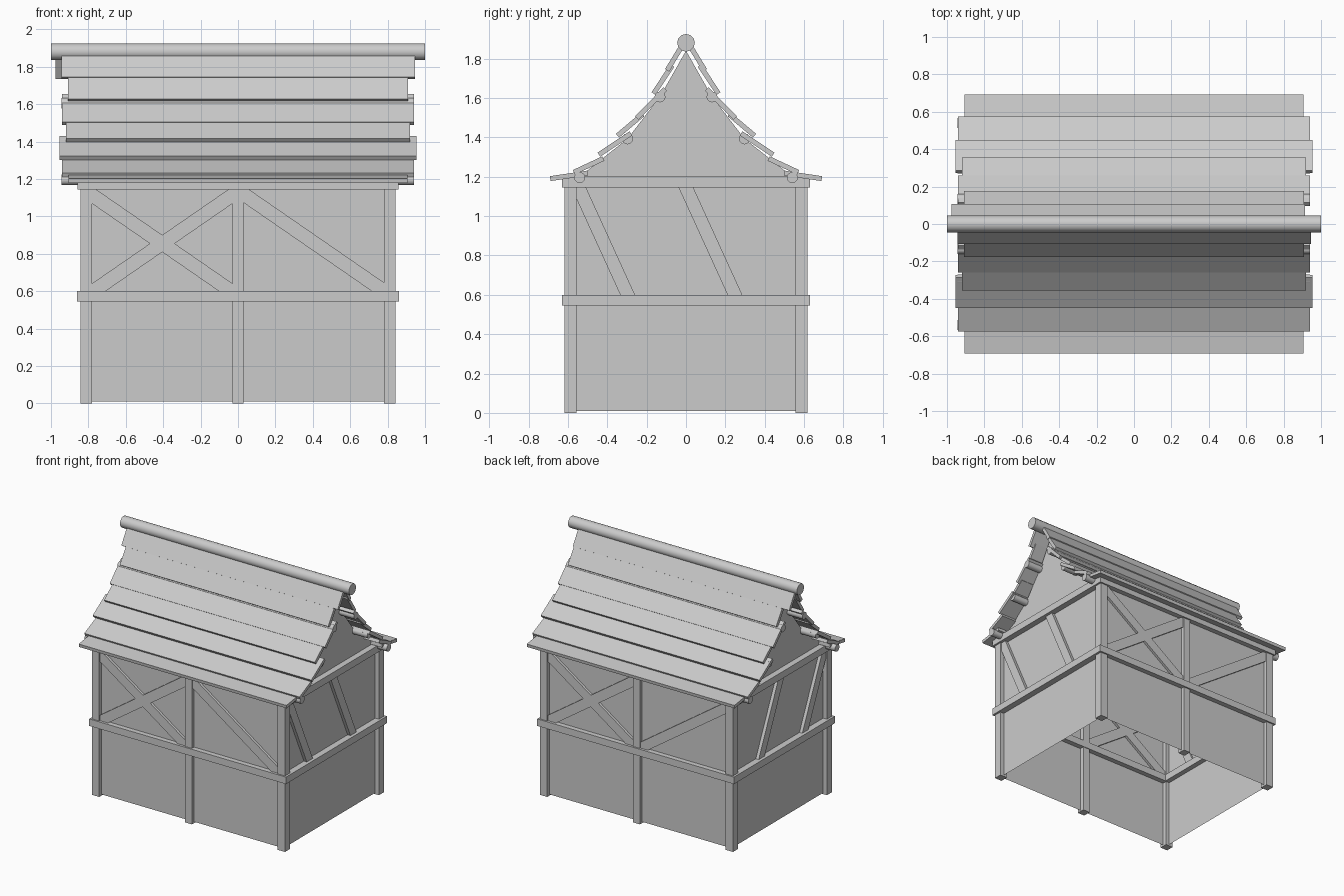
import bpy, math
from mathutils import Vector

if "Cube" in bpy.data.objects:
    bpy.data.objects.remove(bpy.data.objects["Cube"])


def mesh_object(name, verts, faces):
    me = bpy.data.meshes.new(name)
    me.from_pydata(verts, [], faces)
    me.update()
    ob = bpy.data.objects.new(name, me)
    bpy.context.collection.objects.link(ob)
    return ob


def box(name, lo, hi):
    bpy.ops.mesh.primitive_cube_add(size=1, location=[(a + b) / 2 for a, b in zip(lo, hi)])
    ob = bpy.context.object
    ob.name = name
    ob.scale = [b - a for a, b in zip(lo, hi)]
    return ob


def bar(name, outline, axis, lo, hi):
    """Extrude a 2D outline along x or y."""
    def point(p, d):
        return (d, p[0], p[1]) if axis == 'x' else (p[0], d, p[1])
    n = len(outline)
    verts = [point(p, d) for d in (lo, hi) for p in outline]
    faces = [tuple(range(n))[::-1], tuple(range(n, 2 * n))]
    faces += [(i, (i + 1) % n, n + (i + 1) % n, n + i) for i in range(n)]
    if axis == 'y':
        faces = [f[::-1] for f in faces]
    return mesh_object(name, verts, faces)


def strip(a, b, width):
    """Rectangle outline around the line from a to b."""
    a, b = Vector(a), Vector(b)
    d = (b - a).normalized()
    n = Vector((-d.y, d.x)) * width / 2
    return [a - n, b - n, b + n, a + n]


def clip(poly, k, limit, sign):
    """Trim an outline to one side of a limit."""
    out = []
    for p, q in zip(poly, poly[1:] + poly[:1]):
        dp, dq = sign * (limit - p[k]), sign * (limit - q[k])
        if dp >= 0:
            out.append(p)
        if dp * dq < 0:
            out.append(p.lerp(q, dp / (dp - dq)))
    return out


def brace(name, a, b, width, u0, u1, axis, lo, hi):
    poly = strip(a, b, width)
    for k, lim, s in ((0, u0, -1), (0, u1, 1), (1, 0.59, -1), (1, 1.15, 1)):
        poly = clip(poly, k, lim, s)
    bar(name, poly, axis, lo, hi)


def log(name, y, z, r, x0, x1):
    bpy.ops.mesh.primitive_cylinder_add(vertices=12, radius=r, depth=x1 - x0,
                                        location=((x0 + x1) / 2, y, z),
                                        rotation=(0, math.pi / 2, 0))
    bpy.context.object.name = name
    bpy.ops.object.shade_smooth_by_angle(angle=math.radians(40))


# thin wall panels: long sides, and ends with the curved gable
slope = [(0.54, 1.2), (0.295, 1.395), (0.13, 1.61)]
gable = [(-0.59, 0.01), (0.59, 0.01), (0.59, 1.2)] + slope + [(0, 1.84)]
gable += [(-y, z) for y, z in slope[::-1]] + [(-0.59, 1.2)]
for s, side in ((-1, "front"), (1, "back")):
    c = [(-0.81, 0.01), (0.81, 0.01), (0.81, 1.18), (-0.81, 1.18)]
    mesh_object(side + "_wall", [(x, s * 0.59, z) for x, z in c], [(0, 1, 2, 3)[::-s]])
for s, side in ((-1, "left"), (1, "right")):
    mesh_object(side + "_gable_wall", [(s * 0.81, y, z) for y, z in gable],
                [tuple(range(len(gable)))[::s]])

# posts
for sy in (-1, 1):
    y0, y1 = sorted((sy * 0.555, sy * 0.618))
    for x0, x1 in ((-0.843, -0.78), (-0.03, 0.03), (0.78, 0.843)):
        box("post", (x0, y0, 0), (x1, y1, 1.16))

# middle rails and top plates
for name, z0, z1, xe in (("middle_rail", 0.545, 0.6, 0.86), ("top_plate", 1.145, 1.2, 0.858)):
    for s in (-1, 1):
        y0, y1 = sorted((s * 0.55, s * 0.63))
        box(name, (-xe, y0, z0), (xe, y1, z1))
        x0, x1 = sorted((s * 0.77, s * xe))
        box(name + "_end", (x0, -0.55, z0), (x1, 0.55, z1))

# diagonal braces: a cross and a single one on each long side
for s in (-1, 1):
    y0, y1 = sorted((s * 0.57, s * 0.61))
    m = -s  # the back is turned around
    for d in (-1, 1):
        cx = -0.405 * m
        brace("cross_brace", (cx - 0.5, 0.855 - d * 0.345), (cx + 0.5, 0.855 + d * 0.345), 0.075,
              cx - 0.377, cx + 0.377, 'y', y0, y1)
    ends = [(0.405 * m - 0.5, 1.205 if s < 0 else 1.2), (0.405 * m + 0.5, 0.515)]
    if s > 0:  # rises towards the corner post
        ends = [(-0.905, 1.205), (0.095, 0.515)]
    brace("single_brace", *ends, 0.075, 0.405 * m - 0.377, 0.405 * m + 0.377, 'y', y0, y1)
    # two parallel braces on each end
    x0, x1 = sorted((s * 0.795, s * 0.835))
    for yt in (-0.545, 0.0):
        brace("end_brace", (yt - 0.046, 1.245), (yt + 0.294, 0.5), 0.068, -0.557, 0.557, 'x', x0, x1)

# overlapping roof boards: lower end, upper end, half length
boards = [((0.69, 1.19), (0.50, 1.218), 0.907), ((0.57, 1.222), (0.42, 1.292), 0.94),
          ((0.442, 1.312), (0.28, 1.42), 0.955), ((0.348, 1.408), (0.22, 1.516), 0.92),
          ((0.25, 1.497), (0.105, 1.645), 0.94), ((0.165, 1.622), (0.07, 1.765), 0.91),
          ((0.096, 1.74), (0.02, 1.865), 0.945)]
for s in (-1, 1):
    for i, (a, b, xe) in enumerate(boards):
        off = -0.03 if (s > 0 and i == 6) else 0
        outline = strip((s * a[0], a[1]), (s * b[0], b[1]), 0.025)
        if s > 0:
            bar("roof_board", outline, 'x', -xe + off, xe + off)
        else:
            bar("roof_board", outline[::-1], 'x', -xe, xe)

    # round purlins under the boards
    for y, z in ((0.54, 1.195), (0.297, 1.392), (0.132, 1.605)):
        log("purlin", s * y, z, 0.028, -0.943, 0.94)

# ridge log
log("ridge_log", 0, 1.88, 0.045, -1, 1)
